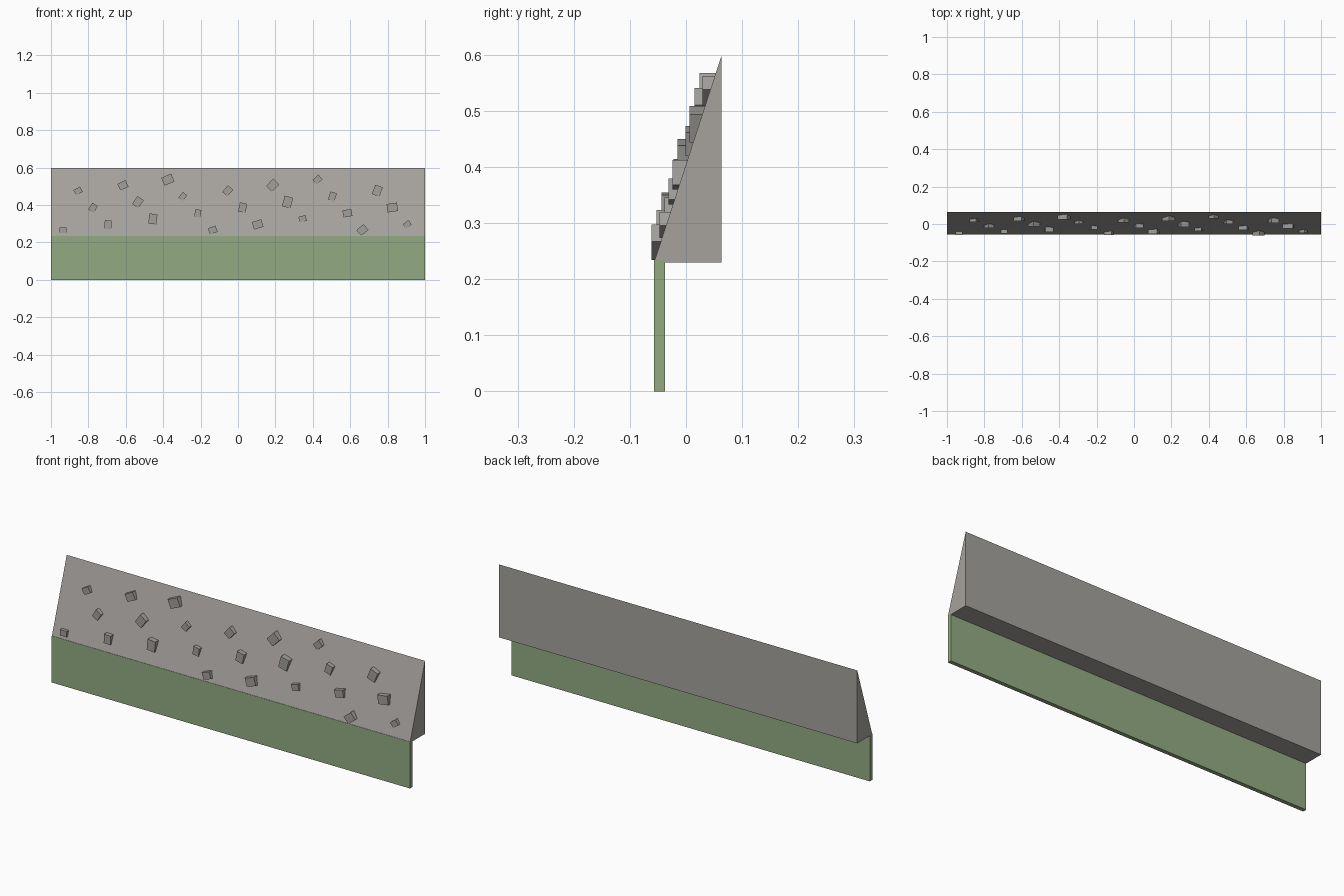
import bpy, bmesh
from math import radians
from mathutils import Matrix

if "Cube" in bpy.data.objects:
    bpy.data.objects.remove(bpy.data.objects["Cube"], do_unlink=True)


def material(name, rgb):
    m = bpy.data.materials.new(name)
    m.use_nodes = True
    colour = (*rgb, 1)
    m.diffuse_color = colour
    m.node_tree.nodes["Principled BSDF"].inputs["Base Color"].default_value = colour
    return m


def add_object(name, bm, mat):
    bmesh.ops.recalc_face_normals(bm, faces=bm.faces)
    mesh = bpy.data.meshes.new(name)
    bm.to_mesh(mesh)
    bm.free()
    mesh.materials.append(mat)
    obj = bpy.data.objects.new(name, mesh)
    bpy.context.collection.objects.link(obj)
    return obj


def extruded(name, profile, mat):
    """Sweep a closed (y, z) profile along the full length in x."""
    bm = bmesh.new()
    face = bm.faces.new([bm.verts.new((-1, y, z)) for y, z in profile])
    sweep = bmesh.ops.extrude_face_region(bm, geom=[face])["geom"]
    moved = [v for v in sweep if isinstance(v, bmesh.types.BMVert)]
    bmesh.ops.translate(bm, verts=moved, vec=(2, 0, 0))
    if face.is_valid and len(bm.faces) < len(profile) + 2:
        bm.faces.new(list(face.verts))
    return add_object(name, bm, mat)


concrete = material("warm grey concrete", (0.38, 0.365, 0.34))
rock = material("grey stone", (0.36, 0.35, 0.33))
green = material("sage green", (0.29, 0.41, 0.225))

FRONT, BACK, BASE, TOP = -0.057, 0.063, 0.23, 0.598

# Thin lower board and the sloped bank above it
extruded("lower_board", [(FRONT, 0), (FRONT + 0.02, 0),
                         (FRONT + 0.02, 0.235), (FRONT, 0.235)], green)
extruded("sloped_bank", [(FRONT, BASE), (BACK, BASE), (BACK, TOP)], concrete)

# Stones scattered over the slope, half sunk into it
slope = (BACK - FRONT) / (TOP - BASE)
bm = bmesh.new()
for i in range(24):
    x = -0.935 + 0.08 * i
    z = 0.265 + (0.21 * i) % 0.2999
    y = FRONT + (z - BASE) * slope
    w = 0.037 + 0.022 * ((i * 3 / 23) % 1)
    turn = Matrix.Rotation(-radians(i * 29 % 90), 4, 'Y')
    size = Matrix.Diagonal((w, w * 0.65, w * 0.8, 1))
    bmesh.ops.create_cube(bm, size=1,
                          matrix=Matrix.Translation((x, y, z)) @ turn @ size)
add_object("stones", bm, rock)
